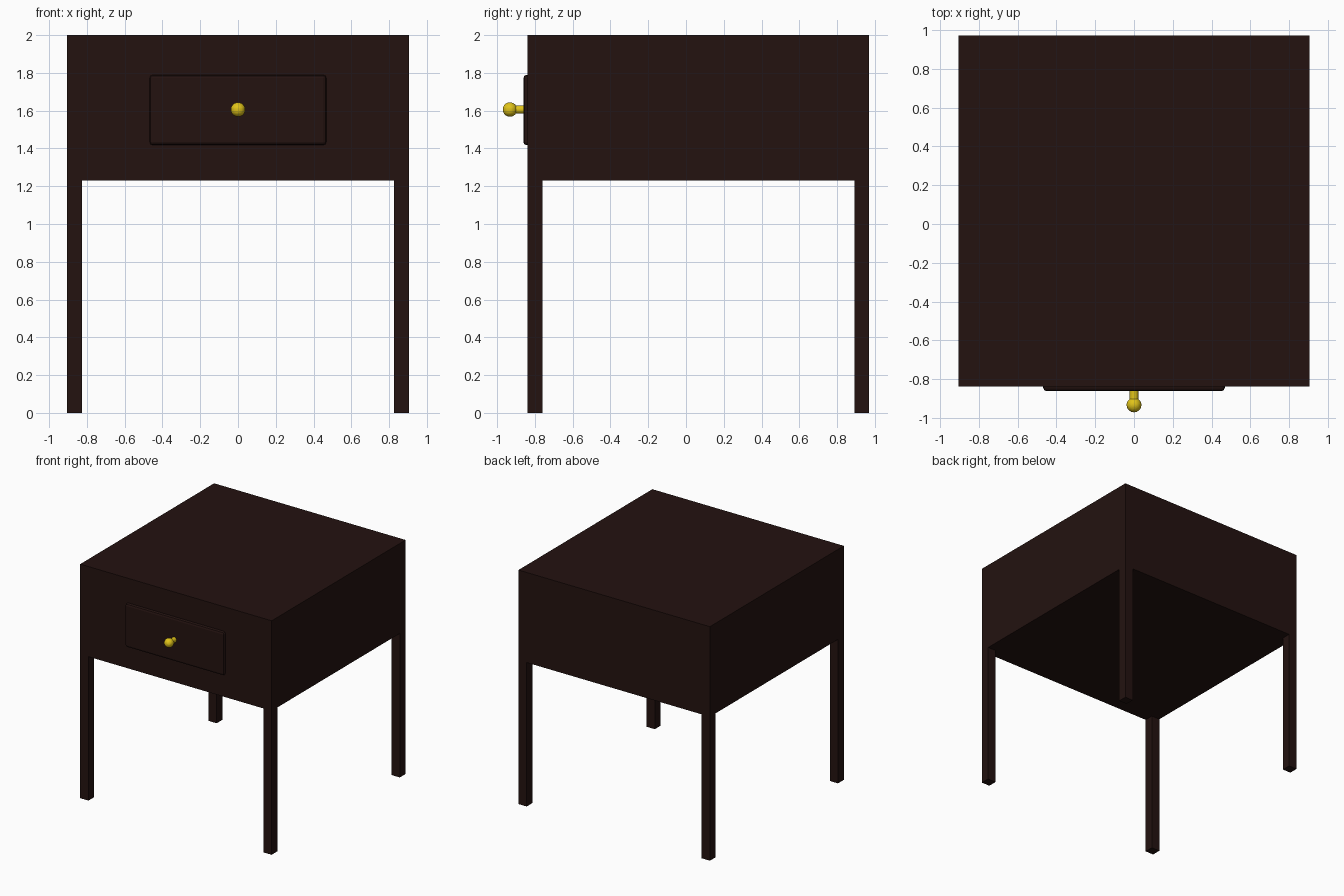
import bpy
import math

if "Cube" in bpy.data.objects:
    bpy.data.objects.remove(bpy.data.objects["Cube"])


def material(name, color):
    mat = bpy.data.materials.new(name)
    mat.diffuse_color = (*color, 1)
    mat.use_nodes = True
    mat.node_tree.nodes["Principled BSDF"].inputs["Base Color"].default_value = mat.diffuse_color
    return mat


wood = material("dark_wood", (0.017, 0.006, 0.005))
brass = material("brass", (0.75, 0.55, 0.01))


def box(name, x, y, z):
    """Box from (min, max) pairs on each axis."""
    spans = (x, y, z)
    bpy.ops.mesh.primitive_cube_add(size=1, location=[(a + b) / 2 for a, b in spans])
    obj = bpy.context.object
    obj.name = name
    obj.scale = [b - a for a, b in spans]
    bpy.ops.object.transform_apply(location=False, rotation=False, scale=True)
    obj.data.materials.append(wood)
    return obj


HALF_W, FRONT, BACK = 0.905, -0.838, 0.97
BODY_Z, TOP, LEG = 1.23, 2.0, 0.078

# Cabinet body
box("cabinet_body", (-HALF_W, HALF_W), (FRONT, BACK), (BODY_Z, TOP))

# Four square legs, flush with the body corners
for side, x in (("left", -HALF_W), ("right", HALF_W - LEG)):
    for end, y in (("front", FRONT), ("back", BACK - LEG)):
        box(f"{end}_{side}_leg", (x, x + LEG), (y, y + LEG), (0, BODY_Z))

# Raised drawer front with softened edges
drawer = box("drawer_front", (-0.468, 0.468), (-0.861, -0.80), (1.417, 1.79))
bevel = drawer.modifiers.new("soft_edges", 'BEVEL')
bevel.width = 0.018
bevel.segments = 2

# Knob: stem and ball
KNOB_Z = 1.606
bpy.ops.mesh.primitive_cylinder_add(vertices=32, radius=0.022, depth=0.08,
                                    location=(0, -0.885, KNOB_Z),
                                    rotation=(math.pi / 2, 0, 0))
stem = bpy.context.object
stem.name = "knob_stem"
bpy.ops.object.shade_smooth_by_angle()
bpy.ops.mesh.primitive_uv_sphere_add(segments=32, ring_count=16, radius=0.038,
                                     location=(0, -0.932, KNOB_Z))
ball = bpy.context.object
ball.name = "knob_ball"
for part in (stem, ball):
    part.data.materials.append(brass)
